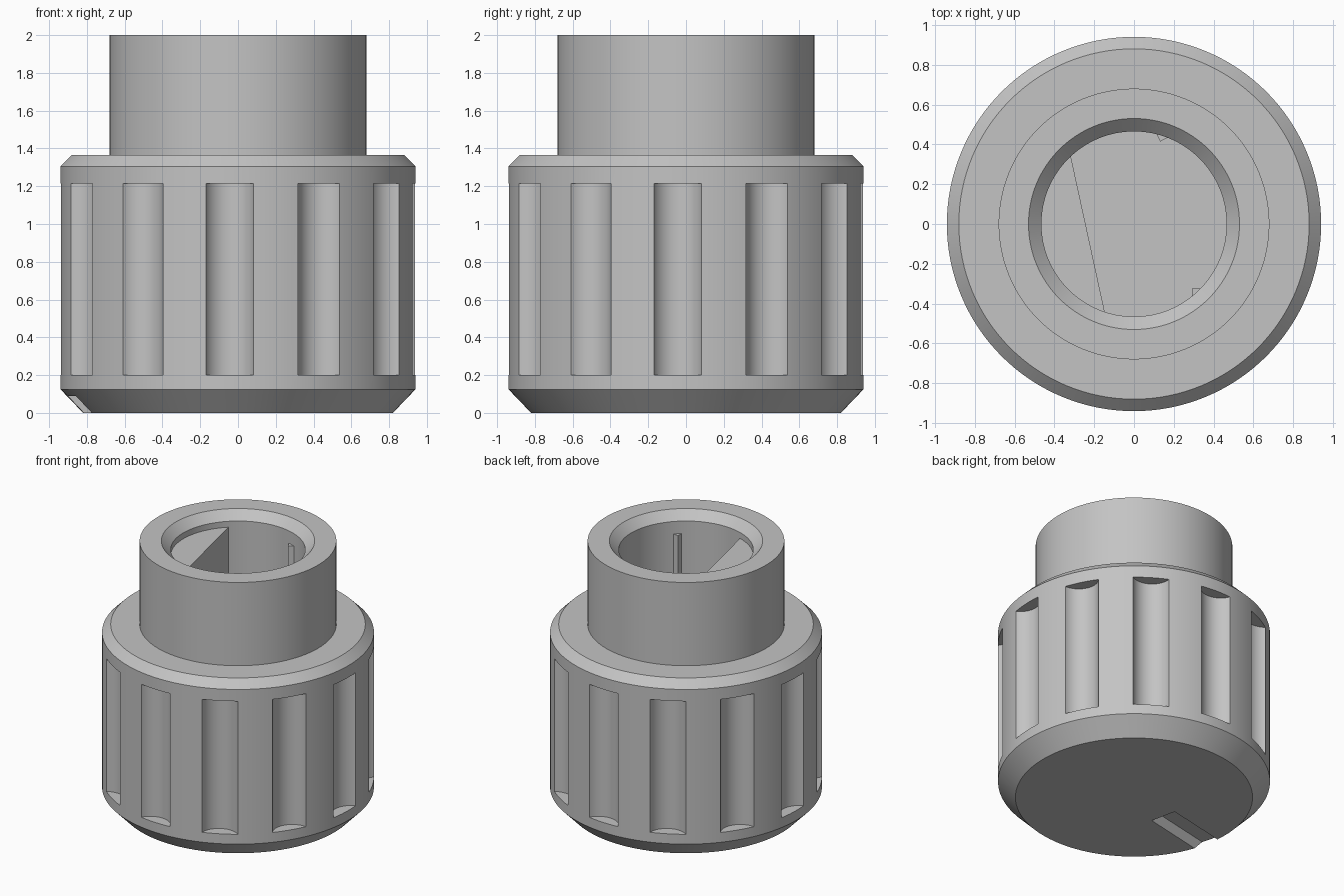
import bpy, bmesh
from math import radians, cos, sin, pi
from mathutils import Matrix, Vector

cube = bpy.data.objects.get("Cube")
if cube:
    bpy.data.objects.remove(cube, do_unlink=True)

TURN = radians(12.3)      # the features are turned slightly about the axis
BORE_FLOOR = 0.7

grey = bpy.data.materials.new("light grey")
grey.use_nodes = True
colour = (0.55, 0.55, 0.55, 1)
grey.diffuse_color = colour
grey.node_tree.nodes["Principled BSDF"].inputs["Base Color"].default_value = colour


def make_object(name, bm):
    bmesh.ops.recalc_face_normals(bm, faces=bm.faces)
    mesh = bpy.data.meshes.new(name)
    bm.to_mesh(mesh)
    bm.free()
    mesh.materials.append(grey)
    obj = bpy.data.objects.new(name, mesh)
    bpy.context.collection.objects.link(obj)
    return obj


def add_prism(bm, points, z0, z1):
    """Upright prism over a closed outline."""
    face = bm.faces.new([bm.verts.new((x, y, z0)) for x, y in points])
    top = bmesh.ops.extrude_face_region(bm, geom=[face])["geom"]
    verts = [v for v in top if isinstance(v, bmesh.types.BMVert)]
    bmesh.ops.translate(bm, verts=verts, vec=(0, 0, z1 - z0))


def polar(radius, angle, centre=(0, 0)):
    return centre[0] + radius * cos(angle), centre[1] + radius * sin(angle)


# Knob body with collar and chamfered bore, turned from one profile
profile = [(0, 0), (0.82, 0), (0.94, 0.125), (0.94, 1.305), (0.88, 1.365),
           (0.68, 1.365), (0.68, 2), (0.53, 2), (0.465, 1.935),
           (0.465, BORE_FLOOR), (0, BORE_FLOOR)]
bm = bmesh.new()
verts = [bm.verts.new((r, 0, z)) for r, z in profile]
edges = [bm.edges.new(pair) for pair in zip(verts, verts[1:])]
bmesh.ops.spin(bm, geom=verts + edges, cent=(0, 0, 0), axis=(0, 0, 1),
               angle=2 * pi, steps=128)
bmesh.ops.remove_doubles(bm, verts=bm.verts, dist=0.0005)
body = make_object("knob_body", bm)

# Cutter for the twelve grip flutes and the pointer slot underneath
bm = bmesh.new()
for k in range(12):
    centre = polar(0.99, TURN + radians(15 + 30 * k))
    add_prism(bm, [polar(0.138, 2 * pi * i / 48, centre) for i in range(48)],
              0.2, 1.215)
spin = Matrix.Rotation(TURN, 2)
slot = [(-1.1, -0.1), (-0.33, -0.1), (-0.33, 0.1), (-1.1, 0.1)]
add_prism(bm, [spin @ Vector(p) for p in slot], -0.1, 0.09)
cutter = make_object("groove_cutter", bm)
cutter.hide_render = True

cut = body.modifiers.new("grooves", 'BOOLEAN')
cut.operation = 'DIFFERENCE'
cut.solver = 'EXACT'
cut.object = cutter
bpy.ops.object.select_all(action='DESELECT')
bpy.context.view_layer.objects.active = body
body.select_set(True)
bpy.ops.object.modifier_apply(modifier=cut.name)
bpy.data.objects.remove(cutter, do_unlink=True)
bpy.ops.object.shade_smooth_by_angle(angle=radians(25))

# Flat side of the shaft bore
bm = bmesh.new()
half = radians(61.6)
arc = [polar(0.5, pi + TURN + half * (i / 16 - 1)) for i in range(33)]
add_prism(bm, arc, BORE_FLOOR - 0.02, 1.89)
make_object("bore_flat", bm)

# Two small grip ribs in the bore, each with a corner pointing inwards
for name, turn in (("bore_rib_back", 60), ("bore_rib_front", -60)):
    angle = TURN + radians(turn)
    centre = polar(0.48, angle)
    bm = bmesh.new()
    add_prism(bm, [polar(0.045, angle + k * pi / 2, centre) for k in range(4)],
              BORE_FLOOR - 0.02, 1.84)
    make_object(name, bm)
